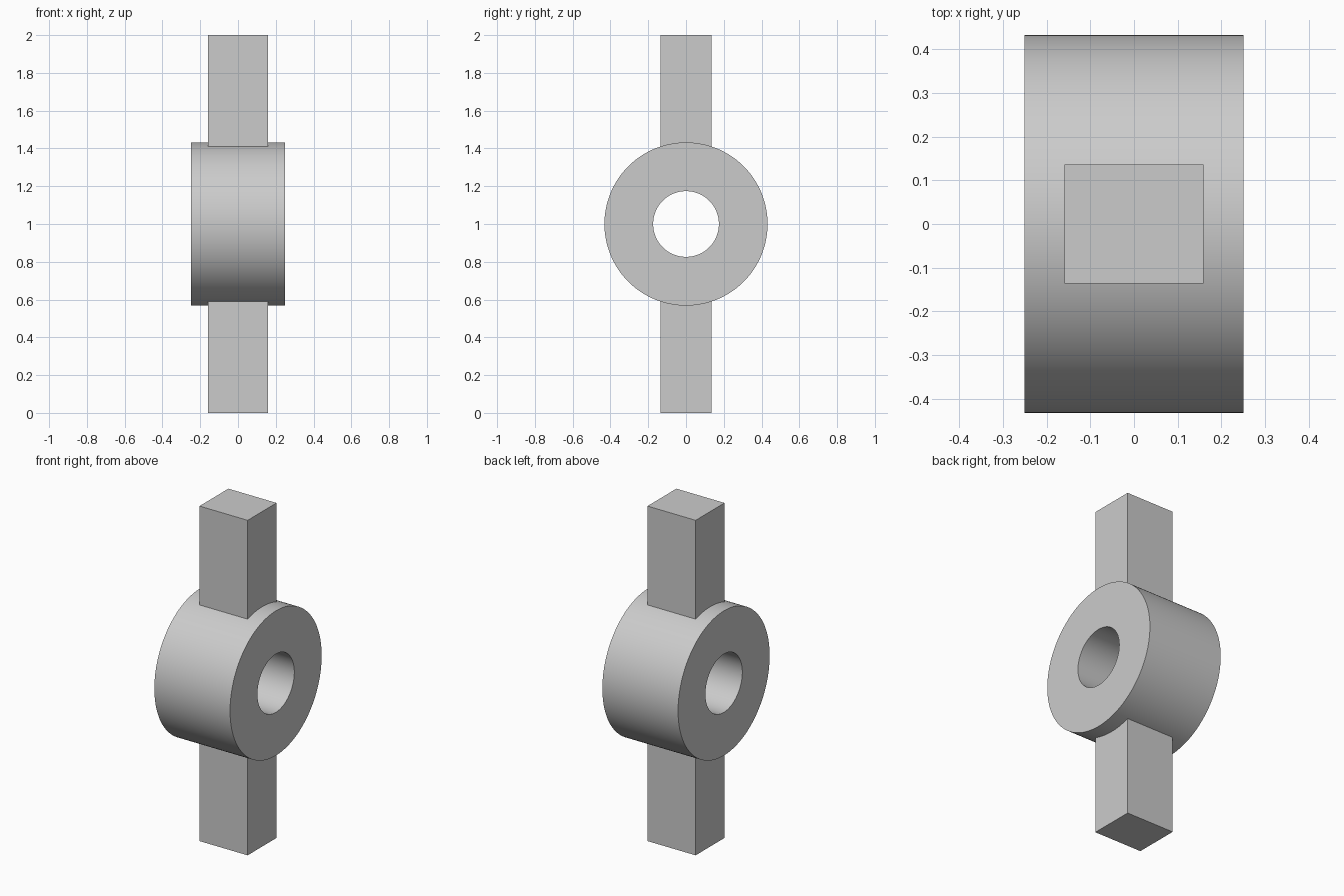
import bpy
import bmesh
import math
from mathutils import Matrix, Vector

cube = bpy.data.objects.get("Cube")
if cube:
    bpy.data.objects.remove(cube, do_unlink=True)

HUB_RADIUS, BORE_RADIUS, HUB_HALF = 0.432, 0.174, 0.25
BAR_X, BAR_Y, BAR_LENGTH = 0.318, 0.272, 0.68
CENTRE_Z = 1.0
SEGMENTS = 128

# Single plain grey
GREY = (0.6, 0.6, 0.6, 1.0)
grey = bpy.data.materials.new("plain grey")
grey.use_nodes = True
grey.diffuse_color = GREY
grey.node_tree.nodes["Principled BSDF"].inputs["Base Color"].default_value = GREY


def add_object(name, bm):
    bmesh.ops.recalc_face_normals(bm, faces=bm.faces[:])
    mesh = bpy.data.meshes.new(name)
    bm.to_mesh(mesh)
    bm.free()
    mesh.materials.append(grey)
    obj = bpy.data.objects.new(name, mesh)
    bpy.context.collection.objects.link(obj)
    return obj


# Hub: rectangular section spun around the x axis, leaving a through bore
bm = bmesh.new()
corners = [(-HUB_HALF, BORE_RADIUS), (HUB_HALF, BORE_RADIUS),
           (HUB_HALF, HUB_RADIUS), (-HUB_HALF, HUB_RADIUS)]
verts = [bm.verts.new((x, 0, r)) for x, r in corners]
edges = [bm.edges.new((verts[i], verts[i - 1])) for i in range(4)]
bmesh.ops.spin(bm, geom=verts + edges, cent=(0, 0, 0), axis=(1, 0, 0),
               angle=math.tau, steps=SEGMENTS, use_merge=True)
bmesh.ops.remove_doubles(bm, verts=bm.verts[:], dist=0.0001)
bmesh.ops.translate(bm, vec=Vector((0, 0, CENTRE_Z)), verts=bm.verts[:])
hub = add_object("hub_with_bars", bm)

# Upper and lower square bars, joined into the hub wall
for name, z in (("upper_bar", 2 - BAR_LENGTH / 2), ("lower_bar", BAR_LENGTH / 2)):
    bm = bmesh.new()
    bmesh.ops.create_cube(bm, size=1, matrix=Matrix.Translation((0, 0, z))
                          @ Matrix.Diagonal((BAR_X, BAR_Y, BAR_LENGTH, 1)))
    bar = add_object(name, bm)
    union = hub.modifiers.new("join " + name, 'BOOLEAN')
    union.operation = 'UNION'
    union.solver = 'EXACT'
    union.object = bar
    bpy.context.view_layer.objects.active = hub
    bpy.ops.object.modifier_apply(modifier=union.name)
    bpy.data.objects.remove(bar, do_unlink=True)

# Smooth round walls, sharp edges elsewhere
bpy.ops.object.select_all(action='DESELECT')
hub.select_set(True)
bpy.context.view_layer.objects.active = hub
bpy.ops.object.shade_smooth_by_angle(angle=math.radians(30))
